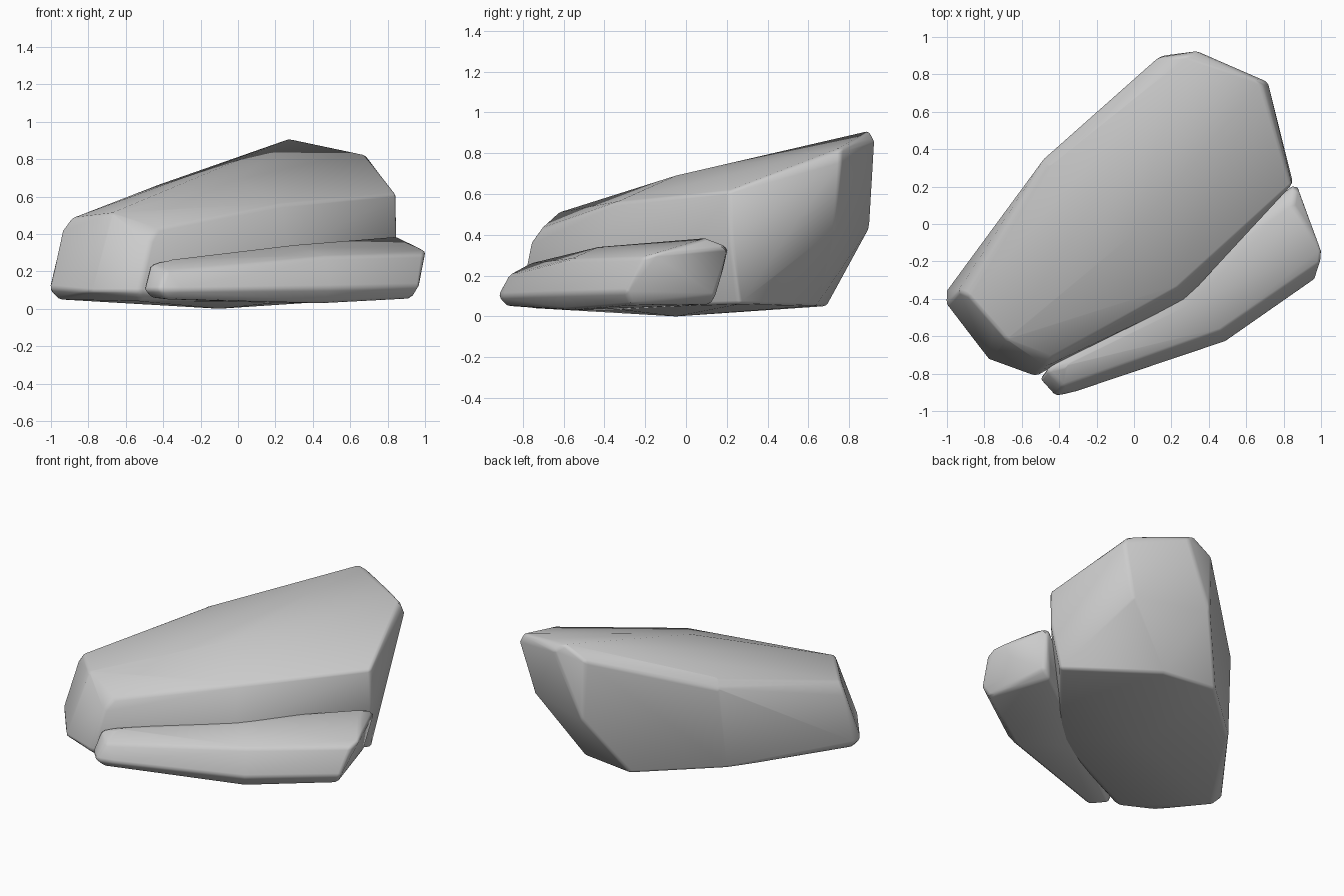
import bpy, bmesh, math


def rock(name, points, bevel):
    """Convex boulder wrapped around a few corner points, with softened edges."""
    bm = bmesh.new()
    for p in points:
        bm.verts.new(p)
    hull = bmesh.ops.convex_hull(bm, input=bm.verts[:])
    junk = {g for g in hull["geom_interior"] + hull["geom_unused"]
            if isinstance(g, bmesh.types.BMVert)}
    bmesh.ops.delete(bm, geom=list(junk), context='VERTS')
    bmesh.ops.dissolve_limit(bm, angle_limit=math.radians(3),
                             verts=bm.verts[:], edges=bm.edges[:])
    # round only the clear corners
    sharp = [e for e in bm.edges if e.calc_face_angle(0) > math.radians(30)]
    bmesh.ops.bevel(bm, geom=sharp, offset=bevel, segments=2, profile=0.5,
                    affect='EDGES', clamp_overlap=True)
    bmesh.ops.recalc_face_normals(bm, faces=bm.faces[:])
    mesh = bpy.data.meshes.new(name)
    bm.to_mesh(mesh)
    bm.free()
    obj = bpy.data.objects.new(name, mesh)
    bpy.context.collection.objects.link(obj)
    bpy.ops.object.select_all(action='DESELECT')
    obj.select_set(True)
    bpy.context.view_layer.objects.active = obj
    bpy.ops.object.shade_smooth_by_angle(angle=math.radians(60))
    return obj


# Large slanted boulder
top = [(-0.89, -0.38, 0.485), (-0.46, 0.30, 0.65), (0.28, 0.90, 0.91),
       (0.68, 0.76, 0.825), (0.845, 0.21, 0.615), (0.24, -0.34, 0.56),
       (-0.43, -0.71, 0.43), (-0.68, -0.62, 0.51), (0.0, -0.05, 0.69)]
middle = [(-0.94, -0.36, 0.42), (-0.48, 0.35, 0.60), (0.13, 0.89, 0.83),
          (0.34, 0.925, 0.86), (0.715, 0.76, 0.76), (0.15, 0.90, 0.43),
          (0.62, 0.73, 0.43), (0.85, 0.22, 0.38), (0.27, -0.41, 0.30),
          (-0.47, -0.76, 0.36)]
base = [(-1.005, -0.36, 0.10), (-1.005, -0.43, 0.11), (-0.78, -0.725, 0.09),
        (-0.53, -0.815, 0.09), (-0.96, -0.40, 0.05), (-0.52, -0.76, 0.04),
        (-0.51, 0.29, 0.05), (-0.07, 0.69, 0.05), (0.30, 0.64, 0.05),
        (0.81, 0.26, 0.06), (0.28, -0.38, 0.04), (-0.10, -0.05, 0.0)]
rock("large_rock", top + middle + base, 0.018)

# Low slab leaning against its front right side
slab_top = [(-0.47, -0.78, 0.24), (-0.37, -0.76, 0.26), (0.30, -0.43, 0.34),
            (0.85, 0.10, 0.385), (0.87, 0.22, 0.34), (1.005, -0.14, 0.31),
            (0.995, -0.21, 0.29), (0.47, -0.57, 0.28), (-0.38, -0.87, 0.20)]
slab_base = [(-0.505, -0.83, 0.10), (-0.42, -0.925, 0.10), (-0.31, -0.90, 0.10),
             (0.49, -0.63, 0.11), (0.97, -0.295, 0.12), (0.84, 0.14, 0.10),
             (-0.47, -0.80, 0.06), (-0.38, -0.88, 0.05), (0.46, -0.58, 0.03),
             (0.93, -0.27, 0.055), (0.78, 0.13, 0.06), (0.20, -0.40, 0.03)]
rock("small_rock", slab_top + slab_base, 0.018)
